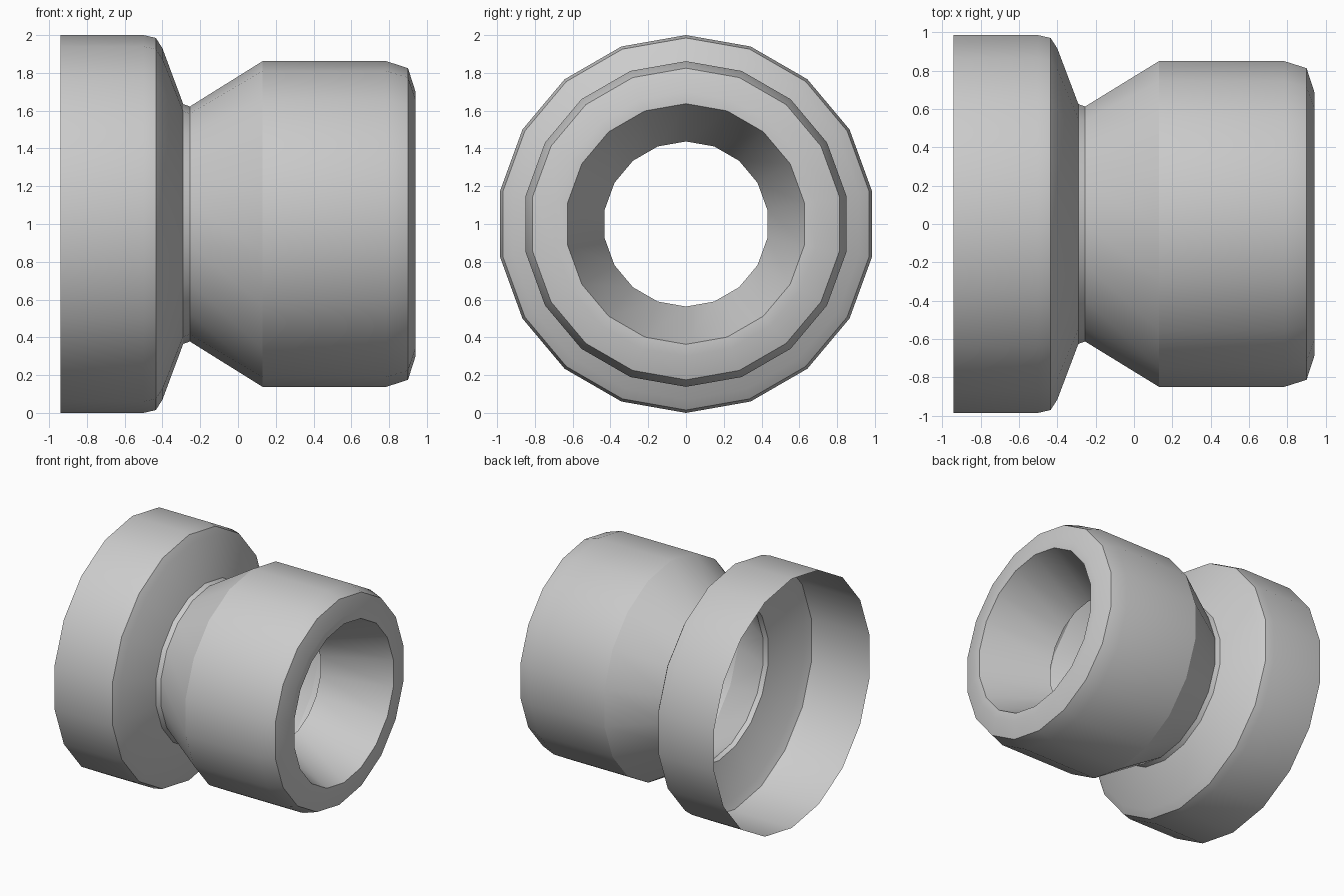
import bpy, bmesh, math
from mathutils import Matrix, Vector

if "Cube" in bpy.data.objects:
    bpy.data.objects.remove(bpy.data.objects["Cube"])

SIDES = 18

# Profile as (x, radius): open flange, shoulder, neck, body, lip, tapered bore
PROFILE = [(-0.94, 1.0), (-0.50, 1.0), (-0.435, 0.985), (-0.40, 0.93),
           (-0.29, 0.635), (-0.255, 0.622), (0.13, 0.862), (0.785, 0.862),
           (0.90, 0.825), (0.94, 0.70), (0.94, 0.637), (0.43, 0.437)]


def lathe(name, profile):
    bm = bmesh.new()
    verts = [bm.verts.new((x, 0, r)) for x, r in profile]
    edges = [bm.edges.new(pair) for pair in zip(verts, verts[1:])]
    bmesh.ops.spin(bm, geom=verts + edges, axis=(1, 0, 0), cent=(0, 0, 0),
                   angle=math.tau, steps=SIDES)
    bmesh.ops.remove_doubles(bm, verts=bm.verts, dist=1e-4)
    bmesh.ops.recalc_face_normals(bm, faces=bm.faces)
    # Outside of the flange must face away from the axis
    bm.faces.ensure_lookup_table()
    f = min(bm.faces, key=lambda f: f.calc_center_median().x)
    c = f.calc_center_median()
    if f.normal.dot(Vector((0, c.y, c.z))) < 0:
        bmesh.ops.reverse_faces(bm, faces=bm.faces)
    bmesh.ops.transform(bm, matrix=Matrix.Translation((0, 0, 1)), verts=bm.verts)
    mesh = bpy.data.meshes.new(name)
    bm.to_mesh(mesh)
    bm.free()
    obj = bpy.data.objects.new(name, mesh)
    bpy.context.collection.objects.link(obj)
    return obj


nozzle = lathe("flanged_nozzle", PROFILE)
bpy.context.view_layer.objects.active = nozzle
nozzle.select_set(True)
bpy.ops.object.shade_smooth_by_angle(angle=math.radians(30))
